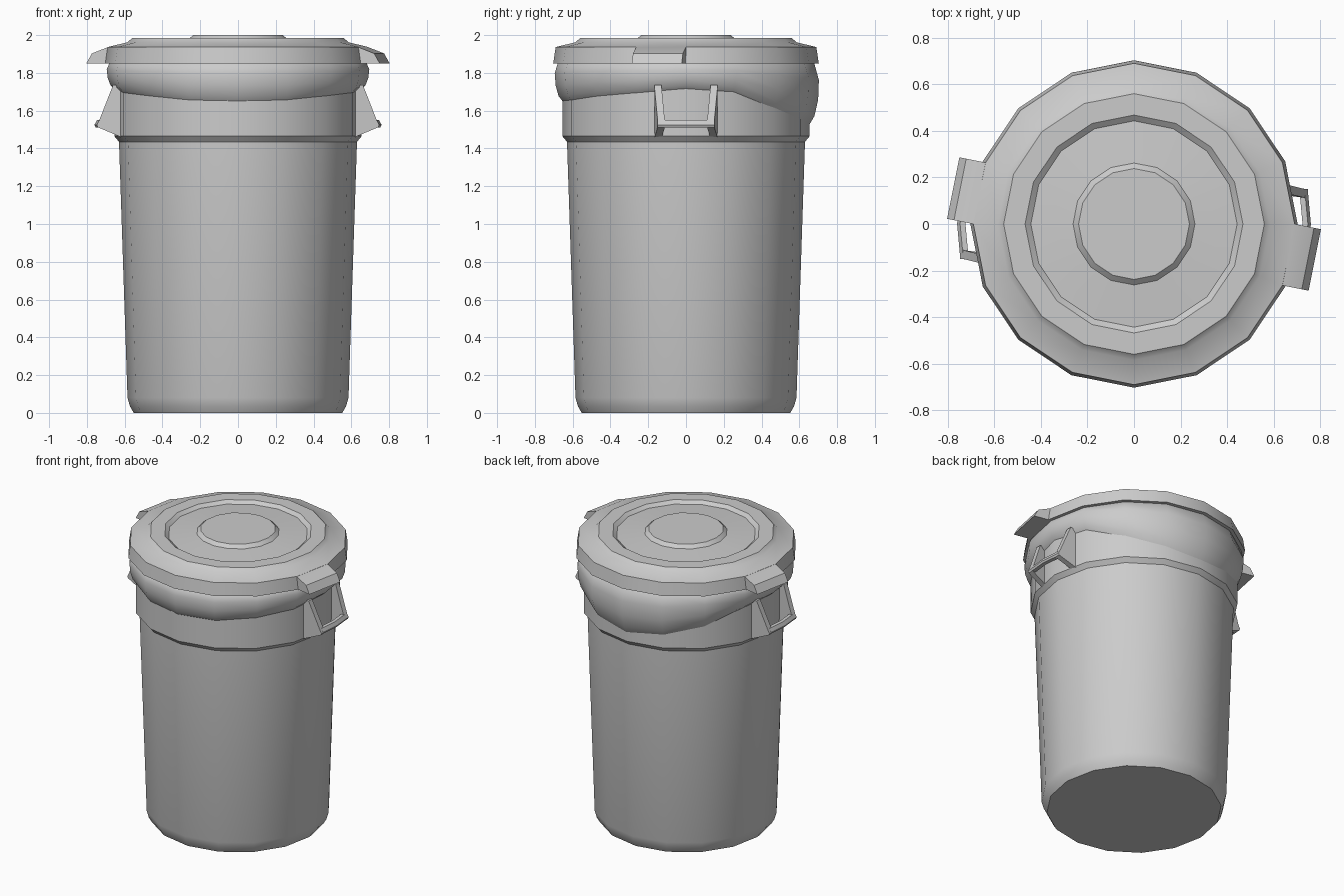
import bpy, bmesh, math
from math import sin, cos, pi

if "Cube" in bpy.data.objects:
    bpy.data.objects.remove(bpy.data.objects["Cube"])

N = 16  # sides of every round part


def finish(name, bm, angle=30):
    bmesh.ops.remove_doubles(bm, verts=bm.verts, dist=1e-5)
    bmesh.ops.recalc_face_normals(bm, faces=bm.faces)
    me = bpy.data.meshes.new(name)
    bm.to_mesh(me)
    bm.free()
    ob = bpy.data.objects.new(name, me)
    bpy.context.collection.objects.link(ob)
    bpy.ops.object.select_all(action='DESELECT')
    ob.select_set(True)
    bpy.context.view_layer.objects.active = ob
    bpy.ops.object.shade_smooth_by_angle(angle=math.radians(angle))
    return ob


def loft(bm, sections, closed=False, caps=True):
    """Skin a list of equal-length point loops."""
    rings = [[bm.verts.new(p) for p in s] for s in sections]
    n = len(rings[0])
    pairs = list(zip(rings, rings[1:]))
    if closed:
        pairs.append((rings[-1], rings[0]))
    for a, b in pairs:
        for i in range(n):
            j = (i + 1) % n
            bm.faces.new((a[i], a[j], b[j], b[i]))
    if caps and not closed:
        bm.faces.new(rings[0])
        bm.faces.new(rings[-1])


def ring(r, z):
    return [(r * cos(2 * pi * i / N), r * sin(2 * pi * i / N), z) for i in range(N)]


def turned(bm, profile, caps=True):
    loft(bm, [ring(r, z) for r, z in profile], caps=caps)


def half_turn(pts):
    return [(-x, -y, z) for x, y, z in pts]


# Bin body with the wider upper band
bm = bmesh.new()
turned(bm, [(0.552, 0), (0.572, 0.035), (0.585, 0.08), (0.63, 1.435), (0.655, 1.465),
            (0.655, 1.88)])
finish("bin_body", bm)

# Lid with stepped top
bm = bmesh.new()
turned(bm, [(0.655, 1.90), (0.66, 1.85), (0.703, 1.85), (0.69, 1.937), (0.585, 1.962),
            (0.56, 1.985), (0.468, 1.985), (0.443, 1.965), (0.262, 1.978), (0.238, 2.0)])
finish("lid", bm)

# Lid grip tabs, pushed out of one side of the rim at each end
a = -pi / N
nx, ny = cos(a), sin(a)
for k, name in enumerate(("lid_tab_right", "lid_tab_left")):
    bm = bmesh.new()
    secs = []
    for t in (0, -2 * pi / N):
        bx, by = 0.69 * cos(t), 0.69 * sin(t)
        prof = [(-0.02, 1.937), (0.0, 1.936), (0.085, 1.903), (0.115, 1.85), (-0.02, 1.85)]
        s = [(bx + d * nx, by + d * ny, z) for d, z in prof]
        secs.append(half_turn(s) if k else s)
    loft(bm, secs)
    finish(name, bm)

# Bag folded over the rim, hanging lower at the back
hem = [1.645, 1.65, 1.672, 1.69, 1.712, 1.695, 1.61, 1.55, 1.52]  # front to back
bm = bmesh.new()
secs = []
for r, f in ((0.655, 0), (0.678, 0.05), (0.695, 0.3), (0.69, 0.6), (0.675, 0.85), (0.65, 1)):
    loop = []
    for i in range(N):
        t = -pi / 2 + 2 * pi * i / N
        zb = hem[min(i, N - i)]
        rr = r + (0.01 * f * (1 - f) * 4 if zb < 1.6 else 0)
        loop.append((rr * cos(t), rr * sin(t), 1.865 + (zb - 1.865) * f))
    secs.append(loop)
loft(bm, secs, caps=False)
finish("bag", bm, 60)

# Carry handles: two side plates and a grip bar
arm = [(0.60, 1.735), (0.662, 1.735), (0.735, 1.548), (0.748, 1.525), (0.742, 1.512), (0.60, 1.452)]
bar = [(0.712, 1.55), (0.735, 1.55), (0.748, 1.525), (0.742, 1.512), (0.715, 1.512)]
for k, name in enumerate(("handle_right", "handle_left")):
    bm = bmesh.new()
    turn = half_turn if k else (lambda p: p)
    for s in (1, -1):
        outer = [(x, s * (0.168 if x < 0.7 else 0.15), z) for x, z in arm]
        inner = [(x, s * (0.13 if x < 0.7 else 0.112), z) for x, z in arm]
        loft(bm, [turn(outer), turn(inner)])
    loft(bm, [turn([(x + d, y, z) for x, z in bar])
              for y, d in ((-0.13, 0), (0, 0.012), (0.13, 0))])
    finish(name, bm)
